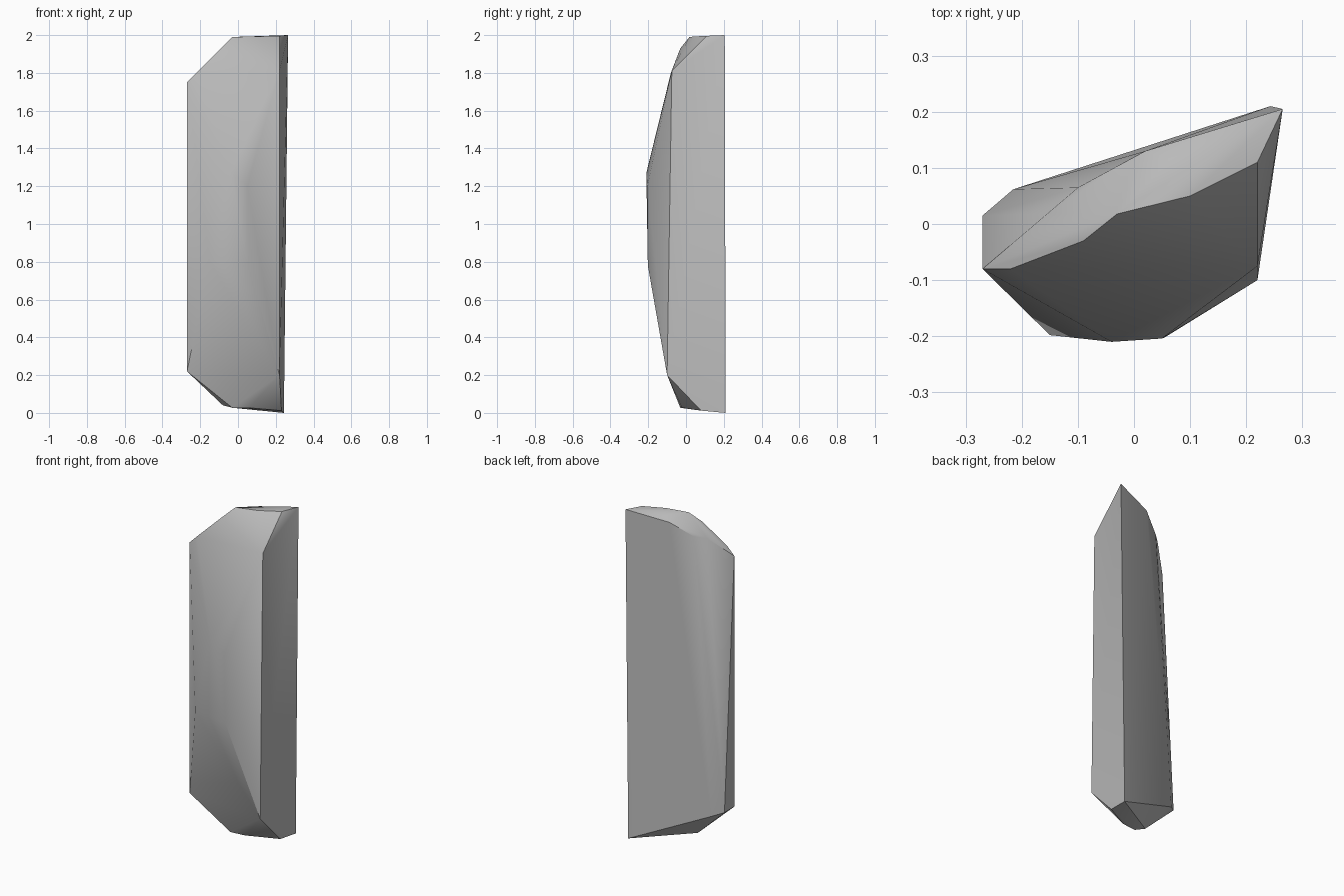
import bpy
import bmesh
import math

# Remove the default object
default_cube = bpy.data.objects.get("Cube")
if default_cube:
    bpy.data.objects.remove(default_cube, do_unlink=True)


def make_material(name, color):
    material = bpy.data.materials.new(name)
    material.use_nodes = True
    material.diffuse_color = color
    shader = material.node_tree.nodes["Principled BSDF"]
    shader.inputs["Base Color"].default_value = color
    shader.inputs["Roughness"].default_value = 0.9
    return material


def hull_object(name, corner_groups, material):
    """Wrap a convex chipped block around named groups of corners."""
    bm = bmesh.new()
    for group in corner_groups:
        for corner in group:
            bm.verts.new(corner)
    result = bmesh.ops.convex_hull(bm, input=list(bm.verts))
    unused = set(result["geom_interior"] + result["geom_unused"])
    unused = [item for item in unused if isinstance(item, bmesh.types.BMVert)]
    bmesh.ops.delete(bm, geom=unused, context="VERTS")
    bmesh.ops.recalc_face_normals(bm, faces=list(bm.faces))

    mesh = bpy.data.meshes.new(name)
    bm.to_mesh(mesh)
    bm.free()
    mesh.materials.append(material)
    obj = bpy.data.objects.new(name, mesh)
    bpy.context.collection.objects.link(obj)
    return obj


# Nearly flat top facet
top_corners = [
    (-.03, .018, 1.99), (.1, .05, 1.993), (.22, .11, 1.996),
    (.265, .205, 2), (.065, .115, 1.985),
]

# Sloping chips between the top and the sides
shoulder_corners = [
    (-.27, -.08, 1.75), (-.22, -.08, 1.8), (-.09, -.03, 1.93),
    (.22, -.075, 1.81), (-.155, .018, 1.864), (-.1, .065, 1.878),
    (.02, .13, 1.957),
]

# Bulge across the front
front_corners = [
    (-.04, -.21, 1.27), (.05, -.204, 1.2),
    (-.15, -.198, .8), (.055, -.202, .78),
]

# Lower rim, where the sides turn in to the foot
rim_corners = [
    (-.27, -.08, .22), (-.27, .015, .22),
    (-.215, .062, .2), (.22, -.1, .2),
]

# Narrow foot
foot_corners = [
    (-.08, 0, .04), (-.03, -.03, .027), (.06, -.02, .027),
    (.23, .08, .012), (.243, .21, 0),
]

stone_grey = make_material("stone grey", (.5, .5, .5, 1))
rock_shard = hull_object(
    "rock_shard",
    [top_corners, shoulder_corners, front_corners, rim_corners, foot_corners],
    stone_grey,
)

# Soft broad faces with crisp chipped edges
bpy.ops.object.select_all(action="DESELECT")
rock_shard.select_set(True)
bpy.context.view_layer.objects.active = rock_shard
bpy.ops.object.shade_smooth_by_angle(angle=math.radians(30))
